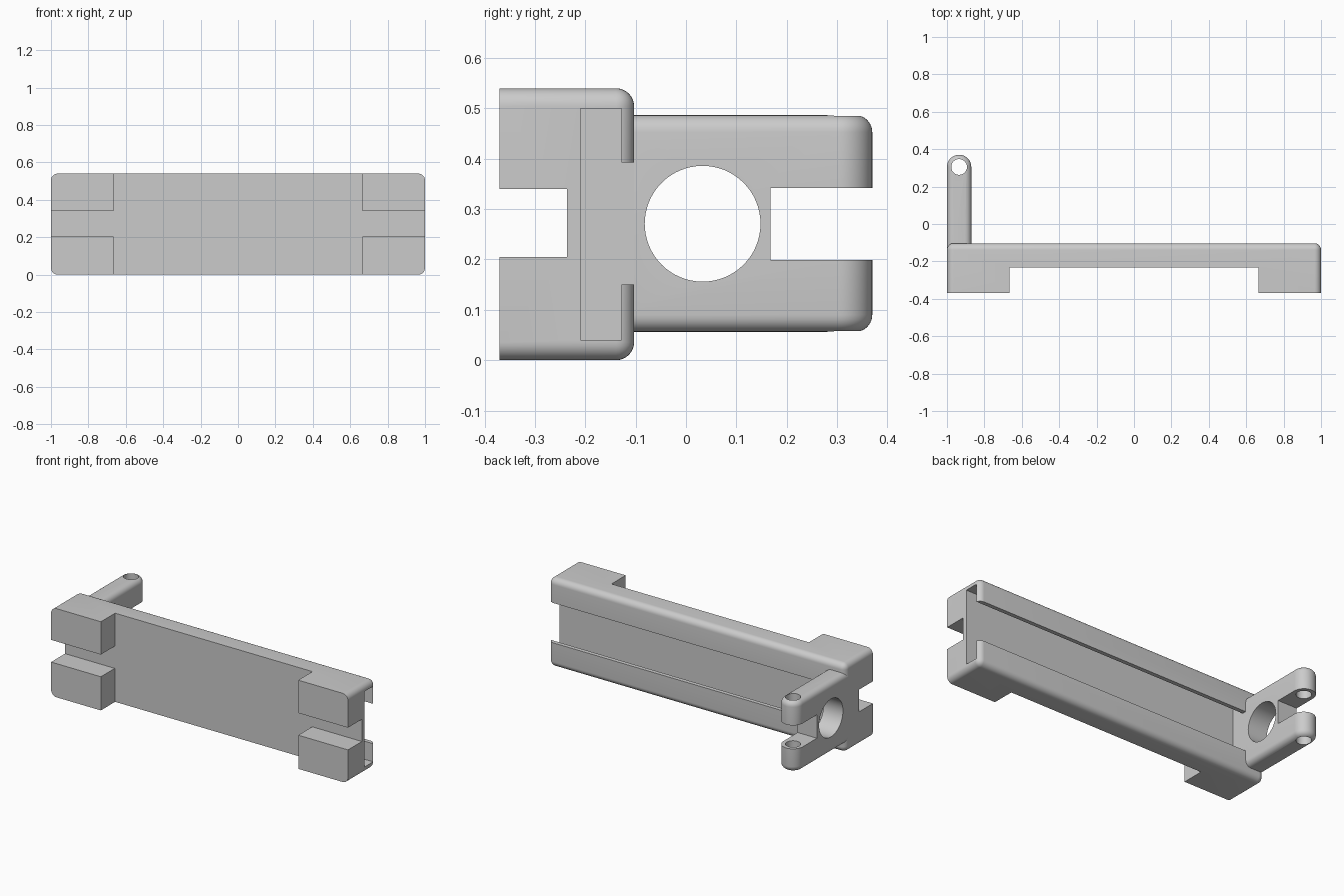
import bpy, bmesh, math
from mathutils import Vector, Matrix

cube = bpy.data.objects.get("Cube")
if cube:
    bpy.data.objects.remove(cube, do_unlink=True)

grey = bpy.data.materials.new("light grey")
grey.use_nodes = True
grey.diffuse_color = (0.6, 0.6, 0.6, 1)
grey.node_tree.nodes["Principled BSDF"].inputs["Base Color"].default_value = (0.6, 0.6, 0.6, 1)


def make_object(name, bm):
    bmesh.ops.recalc_face_normals(bm, faces=bm.faces)
    mesh = bpy.data.meshes.new(name)
    bm.to_mesh(mesh)
    bm.free()
    mesh.materials.append(grey)
    obj = bpy.data.objects.new(name, mesh)
    bpy.context.collection.objects.link(obj)
    return obj


def box_mesh(low, high):
    low, high = Vector(low), Vector(high)
    bm = bmesh.new()
    bmesh.ops.create_cube(bm, size=1)
    for v in bm.verts:
        v.co = (low + high) / 2 + v.co * (high - low)
    return bm


def box(low, high):
    return make_object("cutter", box_mesh(low, high))


def cylinder(centre, radius, depth, axis):
    bm = bmesh.new()
    turn = Matrix.Rotation(math.pi / 2, 4, "Y") if axis == "X" else Matrix.Identity(4)
    bmesh.ops.create_cone(bm, cap_ends=True, segments=64, radius1=radius, radius2=radius,
                          depth=depth, matrix=Matrix.Translation(centre) @ turn)
    return make_object("cutter", bm)


def cut(obj, cutters):
    bpy.context.view_layer.objects.active = obj
    for cutter in cutters:
        mod = obj.modifiers.new("cut", "BOOLEAN")
        mod.operation, mod.solver, mod.object = "DIFFERENCE", "EXACT", cutter
        bpy.ops.object.modifier_apply(modifier=mod.name)
        bpy.data.objects.remove(cutter, do_unlink=True)
    bpy.ops.object.select_all(action="DESELECT")
    obj.select_set(True)
    bpy.ops.object.shade_smooth_by_angle(angle=math.radians(30))


def round_edges(bm, edges, radius, segments=8):
    bmesh.ops.bevel(bm, geom=edges, offset=radius, segments=segments, profile=0.5,
                    affect="EDGES", clamp_overlap=False)


HEIGHT, MID = 0.54, 0.271
FRONT, BACK = -0.37, -0.103
INNER = -0.87          # inner face of the end wall and arm

# Rail: box rounded everywhere except around its front face
bm = box_mesh((-1, FRONT, 0), (1, BACK, HEIGHT))
round_edges(bm, [e for e in bm.edges if any(v.co.y > FRONT + 0.01 for v in e.verts)], 0.036)
rail = make_object("rail_body", bm)
cut(rail, [
    box((-0.665, -1, -1), (0.665, -0.233, 1)),            # gap between the feet
    box((-2, -1, 0.205), (2, -0.236, 0.34)),              # slot splitting the feet
    box((INNER, -0.21, 0.04), (2, -0.128, 0.5)),          # inside of the channel
    box((INNER, -0.15, 0.15), (2, 1, 0.393)),             # opening between the lips
])

# Arm: upright slab with a round far end and softened top and bottom rims
low_z, high_z, tip = 0.056, 0.487, 0.37
radius = (INNER + 1) / 2
centre = Vector((-1 + radius, tip - radius))
bm = bmesh.new()
outline = [(-1, -0.14), (INNER, -0.14)]
for i in range(33):
    a = math.pi * i / 32
    outline.append((centre.x + radius * math.cos(a), centre.y + radius * math.sin(a)))
base = bm.faces.new([bm.verts.new((x, y, low_z)) for x, y in outline])
top = bmesh.ops.extrude_face_region(bm, geom=[base], use_keep_orig=True)["geom"]
bmesh.ops.translate(bm, vec=(0, 0, high_z - low_z),
                    verts=[g for g in top if isinstance(g, bmesh.types.BMVert)])
rims = [e for e in bm.edges if abs(e.verts[0].co.z - e.verts[1].co.z) < 0.001
        and max(v.co.y for v in e.verts) > -0.1]
round_edges(bm, rims, 0.034, 6)
arm = make_object("hinge_arm", bm)
cut(arm, [
    box((-2, 0.168, 0.199), (0, 1, 0.342)),               # fork between the fingers
    cylinder((centre.x, 0.033, MID), 0.115, 1, "X"),      # large round window
    cylinder((centre.x, centre.y, MID), 0.042, 2, "Z"),   # pin hole
])
